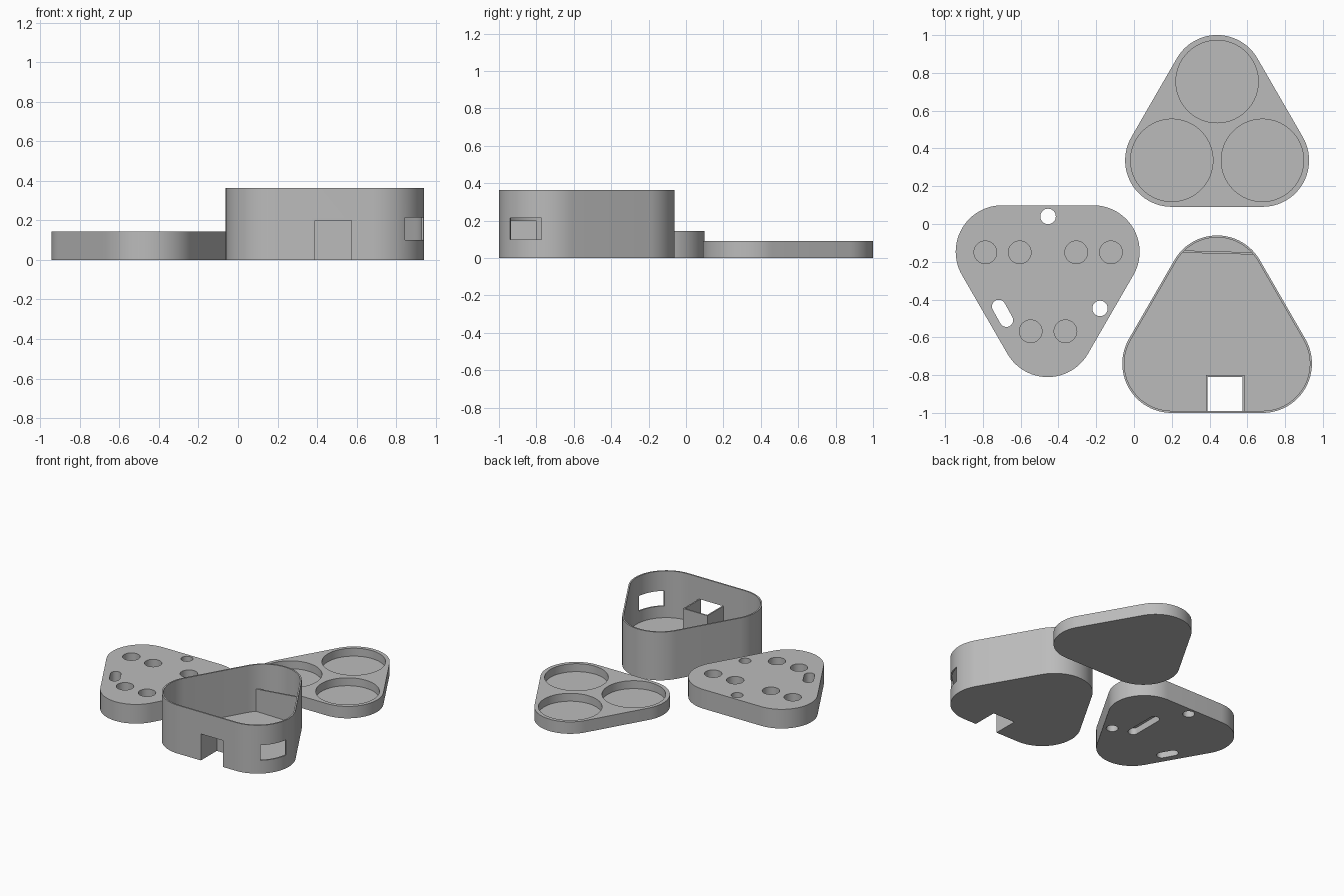
import bpy, bmesh, math
from mathutils import Vector

if "Cube" in bpy.data.objects:
    bpy.data.objects.remove(bpy.data.objects["Cube"])

grey = bpy.data.materials.new("mid grey")
grey.diffuse_color = (0.5, 0.5, 0.5, 1)
grey.use_nodes = True
grey.node_tree.nodes["Principled BSDF"].inputs["Base Color"].default_value = grey.diffuse_color


def arc(cx, cy, r, a0, a1, n):
    return [(cx + r * math.cos(math.radians(a0 + (a1 - a0) * i / n)),
             cy + r * math.sin(math.radians(a0 + (a1 - a0) * i / n))) for i in range(n + 1)]


def circle(cx, cy, r, n=64):
    return arc(cx, cy, r, 0, 360, n)[:-1]


def rounded_triangle(cx, cy, side, r, flip=1):
    """Rounded triangle; cy is the level of its two-corner side."""
    h = side * math.sqrt(3) / 2
    pts = (arc(cx + side / 2, 0, r, -90, 30, 24) + arc(cx, h, r, 30, 150, 24)
           + arc(cx - side / 2, 0, r, 150, 270, 24))
    pts = [(x, cy + flip * y) for x, y in pts]
    return pts if flip > 0 else pts[::-1]


def slot(p, q, r):
    a = math.degrees(math.atan2(q[1] - p[1], q[0] - p[0]))
    return arc(*q, r, a - 90, a + 90, 20) + arc(*p, r, a + 90, a + 270, 20)


def rect(x0, x1, y0, y1):
    return [(x0, y0), (x1, y0), (x1, y1), (x0, y1)]


def prism(name, pts, z0, z1):
    bm = bmesh.new()
    face = bm.faces.new([bm.verts.new((x, y, z0)) for x, y in pts])
    top = bmesh.ops.extrude_face_region(bm, geom=[face])["geom"]
    bmesh.ops.translate(bm, vec=(0, 0, z1 - z0),
                        verts=[v for v in top if isinstance(v, bmesh.types.BMVert)])
    bmesh.ops.recalc_face_normals(bm, faces=bm.faces[:])
    me = bpy.data.meshes.new(name)
    bm.to_mesh(me)
    bm.free()
    me.materials.append(grey)
    ob = bpy.data.objects.new(name, me)
    bpy.context.collection.objects.link(ob)
    return ob


def activate(ob):
    bpy.ops.object.select_all(action='DESELECT')
    ob.select_set(True)
    bpy.context.view_layer.objects.active = ob


def cut(ob, pts, z0, z1):
    tool = prism("cutter", pts, z0, z1)
    tool.hide_render = True
    mod = ob.modifiers.new("cut", 'BOOLEAN')
    mod.operation = 'DIFFERENCE'
    mod.solver = 'EXACT'
    mod.object = tool
    activate(ob)
    bpy.ops.object.modifier_apply(modifier=mod.name)
    bpy.data.objects.remove(tool)


def smooth(ob):
    activate(ob)
    bpy.ops.object.shade_smooth_by_angle(angle=math.radians(30))


SIDE = 0.482

# Shallow tray with three round pockets
tray = prism("pocket_tray", rounded_triangle(0.44, 0.337, SIDE, 0.246), 0, 0.09)
for x, y in ((0.20, 0.337), (0.68, 0.337), (0.44, 0.754)):
    cut(tray, circle(x, y, 0.218, 96), 0.03, 0.2)
smooth(tray)

# Thick plate with blind pin holes, through holes and slots
plate = prism("hole_plate", rounded_triangle(-0.457, -0.147, SIDE, 0.246, -1), 0, 0.145)
for x, y in ((-0.787, -0.15), (-0.605, -0.15), (-0.306, -0.15),
             (-0.122, -0.15), (-0.547, -0.568), (-0.363, -0.568)):
    cut(plate, circle(x, y, 0.06, 48), 0.085, 0.3)
for x, y in ((-0.455, 0.04), (-0.18, -0.447)):
    cut(plate, circle(x, y, 0.041, 40), -0.1, 0.3)
cut(plate, slot((-0.716, -0.437), (-0.676, -0.509), 0.036), -0.1, 0.3)
cut(plate, slot((-0.32, -0.39), (-0.32, -0.165), 0.036), -0.1, 0.05)  # underside groove
smooth(plate)

# Open thin-walled case
case = prism("case", rounded_triangle(0.44, -0.739, SIDE, 0.261), 0, 0.365)
cut(case, rounded_triangle(0.44, -0.739, SIDE, 0.250), 0.012, 0.6)
cut(case, rect(0.39, 0.575, -1.1, -0.81), -0.1, 0.2)  # front notch
# Side window through the right front corner
d = Vector((math.cos(math.radians(-29)), math.sin(math.radians(-29))))
n = Vector((-d.y, d.x)) * 0.097
c = Vector((0.681, -0.739))
cut(case, [tuple(c + d * a + n * s) for a, s in ((0.15, -1), (0.4, -1), (0.4, 1), (0.15, 1))],
    0.1, 0.215)
smooth(case)

# Shaft walls around the notch
prism("shaft_wall_left", rect(0.38, 0.39, -0.992, -0.80), 0.005, 0.2)
prism("shaft_wall_right", rect(0.575, 0.585, -0.992, -0.80), 0.005, 0.2)
prism("shaft_wall_back", rect(0.39, 0.575, -0.81, -0.80), 0.005, 0.2)

# Slightly skewed partition across the back corner, higher on its right end
part = prism("partition", [(0.252, -0.152), (0.634, -0.162), (0.628, -0.150), (0.262, -0.140)],
             0.005, 0.18)
for v in part.data.vertices:
    if v.co.z > 0.1 and v.co.x > 0.44:
        v.co.z = 0.22
